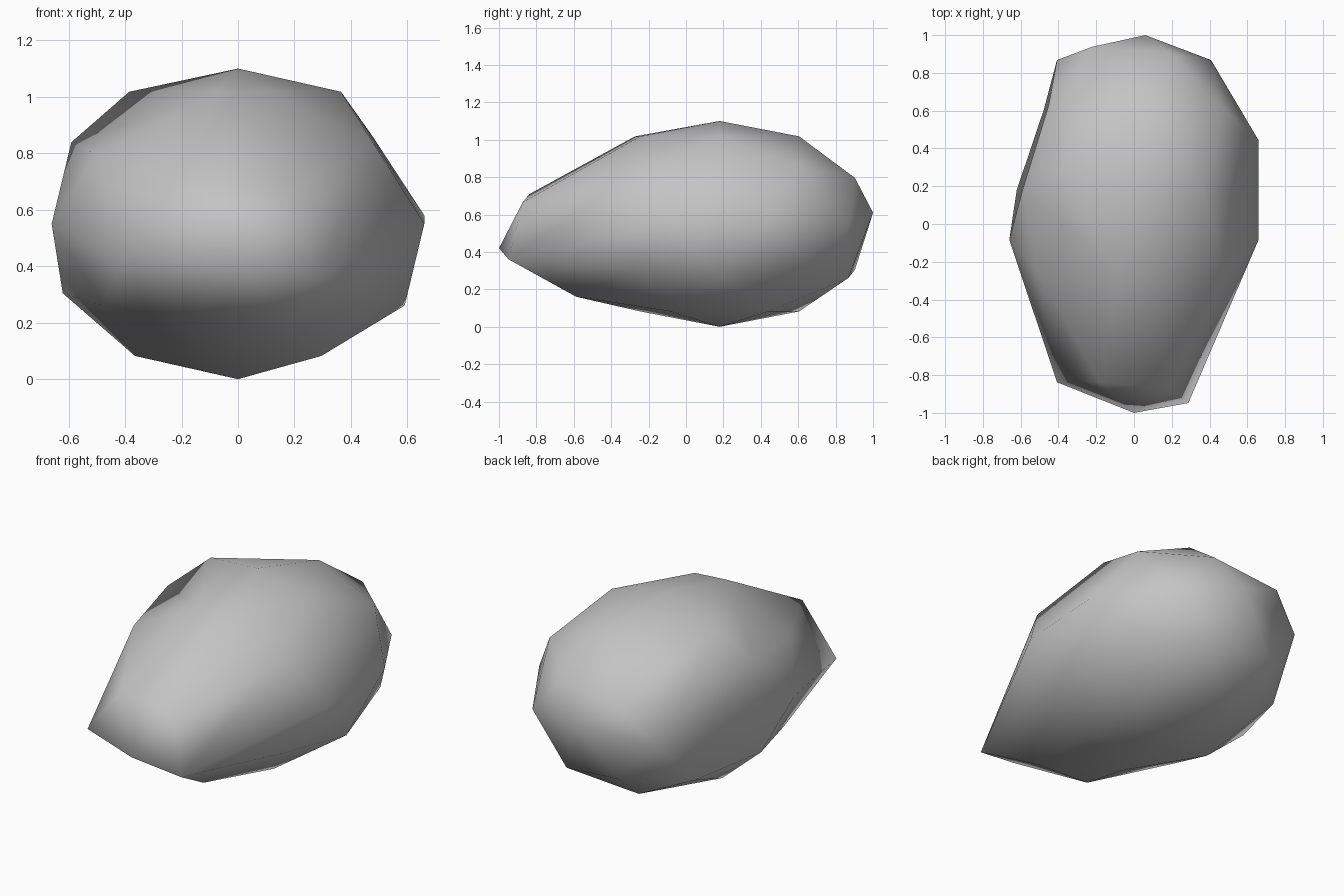
import bpy
import bmesh
from mathutils import Matrix, Vector

cube = bpy.data.objects.get("Cube")
if cube:
    bpy.data.objects.remove(cube, do_unlink=True)

LEFT = Vector((1, 0, 0))
BACK = Vector((0, 1, 0))
UP = Vector((0, 0, 1))
RIGHT, FRONT, DOWN = -LEFT, -BACK, -UP

# Stone material
stone = bpy.data.materials.new("stone_grey")
stone.use_nodes = True
grey = (0.55, 0.55, 0.55, 1.0)
stone.diffuse_color = grey
stone.node_tree.nodes["Principled BSDF"].inputs["Base Color"].default_value = grey

# Low-poly ellipsoid as the base of the boulder
bm = bmesh.new()
bmesh.ops.create_icosphere(bm, subdivisions=2, radius=1.0)
corners = [(vert, vert.co.normalized()) for vert in bm.verts]
size = Matrix.Diagonal((0.694, 0.85, 0.55, 1.0))
bm.transform(Matrix.Translation(0.18 * BACK + 0.55 * UP) @ size)


def pull(direction, offset):
    """Move the corner that lies furthest along a direction from the middle."""
    corner = max(corners, key=lambda pair: pair[1].dot(direction.normalized()))
    corner[0].co += offset


# Narrow nose: the front corners are drawn forward and down
for vert, facing in corners:
    if facing.dot(FRONT) > 0.75:
        if facing.z > -0.2:
            vert.co += 0.33 * FRONT + 0.13 * DOWN
        else:
            vert.co += 0.08 * FRONT + 0.1 * DOWN
pull(LEFT + FRONT, 0.12 * RIGHT + 0.11 * FRONT + 0.06 * DOWN)

# Crown corners shifted towards the front
pull(RIGHT + FRONT + 2 * UP, 0.22 * LEFT + 0.19 * FRONT)
pull(RIGHT + BACK + 2 * UP, 0.09 * RIGHT + 0.15 * FRONT)

# Flattened left shoulder
pull(2 * LEFT + UP, 0.11 * RIGHT)
pull(LEFT + BACK + UP, 0.02 * UP)
pull(3 * LEFT + BACK, 0.03 * UP)
pull(LEFT + BACK + DOWN, 0.05 * UP)

# Dented right side
pull(3 * RIGHT + BACK, 0.18 * LEFT + 0.03 * FRONT)
pull(RIGHT + BACK + UP, 0.05 * LEFT)

# Slightly skewed rear
pull(BACK, 0.06 * LEFT + 0.03 * FRONT + 0.06 * UP)
pull(RIGHT + 3 * BACK + 2 * UP, 0.04 * RIGHT + 0.07 * BACK + 0.11 * DOWN)

bmesh.ops.recalc_face_normals(bm, faces=bm.faces[:])
for face in bm.faces:
    face.smooth = True

mesh = bpy.data.meshes.new("boulder")
bm.to_mesh(mesh)
bm.free()
mesh.materials.append(stone)
boulder = bpy.data.objects.new("boulder", mesh)
bpy.context.collection.objects.link(boulder)
